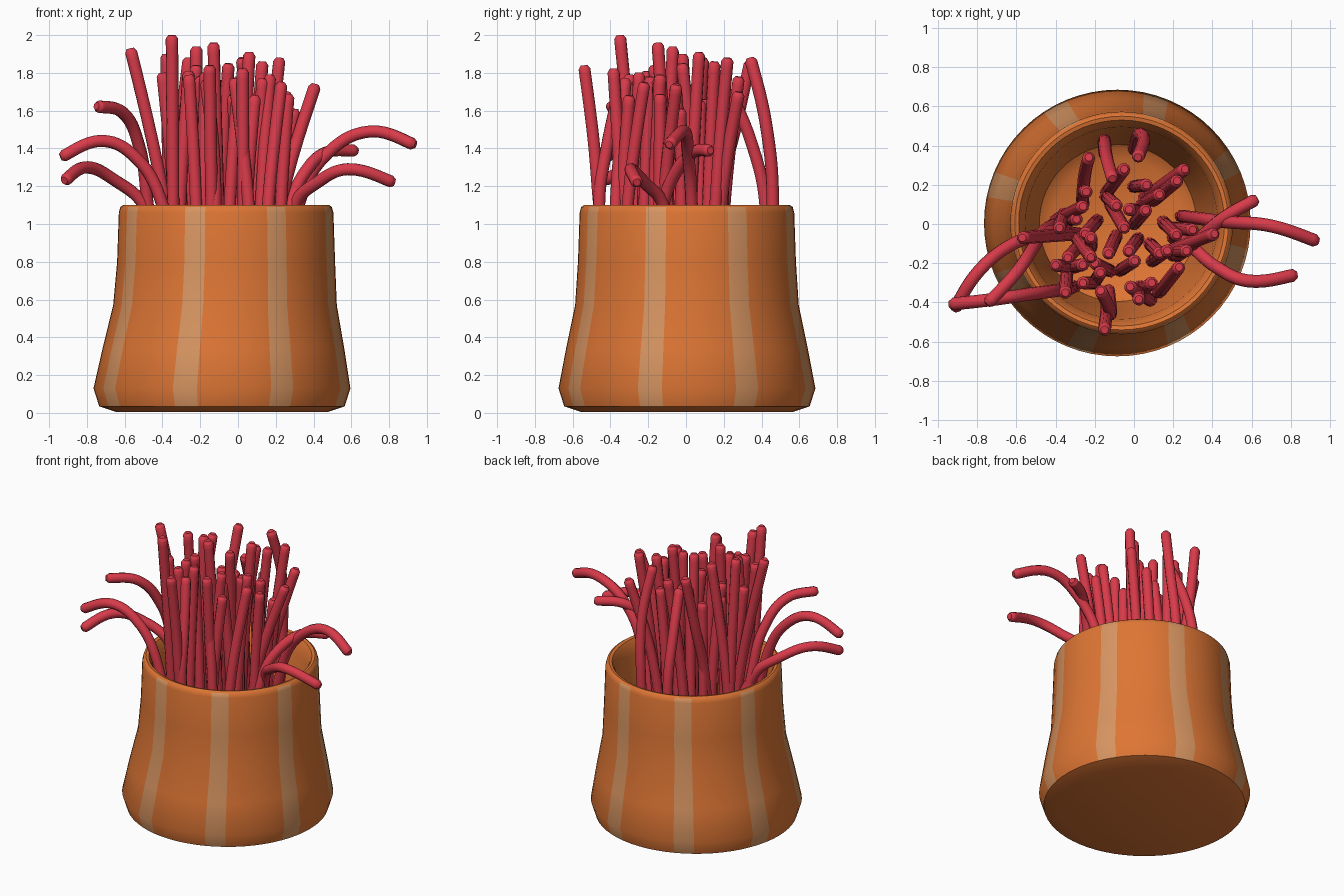
import bpy, bmesh, math, random

random.seed(4)
CX, CY = -0.085, 0.005      # pot axis
SEG = 64


def mat(name, rgb):
    m = bpy.data.materials.new(name)
    m.diffuse_color = (*rgb, 1)
    return m


orange = mat("orange_glaze", (0.73, 0.18, 0.035))
tan = mat("tan_stripe", (0.68, 0.30, 0.12))
red = mat("red_strand", (0.69, 0.043, 0.068))

# Pot: lathed outer wall, rim, tapered inner wall and floor (top leans slightly to +x)
profile = [(0.56, 0.005), (0.65, 0.035), (0.68, 0.13), (0.64, 0.34), (0.592, 0.57),
           (0.577, 0.8), (0.568, 1.06), (0.56, 1.09), (0.545, 1.10), (0.525, 1.095),
           (0.51, 1.07), (0.49, 1.0), (0.44, 0.5), (0.40, 0.2), (0.33, 0.15)]
bm = bmesh.new()
rings = []
for r, z in profile:
    cx = CX + 0.022 * min(1, max(0, z - 0.13) / 0.6)
    rings.append([bm.verts.new((cx + r * math.cos(2 * math.pi * i / SEG),
                                CY + r * math.sin(2 * math.pi * i / SEG), z))
                  for i in range(SEG)])
for k in range(len(rings) - 1):
    for i in range(SEG):
        j = (i + 1) % SEG
        f = bm.faces.new((rings[k][i], rings[k][j], rings[k + 1][j], rings[k + 1][i]))
        # eight light stripes run down the outer wall
        f.material_index = 1 if 0 < k < 7 and i % 8 in (4, 5) else 0
bm.faces.new(rings[0][::-1])
bm.faces.new(rings[-1])
me = bpy.data.meshes.new("pot")
bm.to_mesh(me)
bm.free()
me.materials.append(orange)
me.materials.append(tan)
pot = bpy.data.objects.new("pot", me)
bpy.context.collection.objects.link(pot)
bpy.context.view_layer.objects.active = pot
pot.select_set(True)
bpy.ops.object.shade_smooth_by_angle(angle=math.radians(45))

# Strands: round tubes through a few points, all in one curve object
cu = bpy.data.curves.new("strands", 'CURVE')
cu.dimensions = '3D'
cu.bevel_depth = 0.033
cu.bevel_resolution = 3
cu.resolution_u = 7
cu.use_fill_caps = True
cu.materials.append(red)


def strand(pts):
    # extra point just before the tip gives a rounded end
    a, b = pts[-2], pts[-1]
    d = math.dist(a, b)
    near = tuple(q - (q - p) * 0.02 / d for p, q in zip(a, b))
    pts = pts[:-1] + [near, b]
    sp = cu.splines.new('BEZIER')
    sp.bezier_points.add(len(pts) - 1)
    for bp, p in zip(sp.bezier_points, pts):
        bp.co = p
        bp.handle_left_type = bp.handle_right_type = 'AUTO'
    sp.bezier_points[-1].radius = 0.6


def upright(bx, by, tx, ty, tz):
    mid = 0.4
    strand([(bx, by, 0.14),
            (bx + (tx - bx) * mid, by + (ty - by) * mid, 1.15),
            (tx, ty, tz)])


# Drooping strands on the left and right, then bowed ones at the back and front
for path in [
    [(-0.30, -0.32, 0.14), (-0.40, -0.34, 1.10), (-0.55, -0.36, 1.36), (-0.72, -0.385, 1.44), (-0.94, -0.41, 1.355)],
    [(-0.28, -0.05, 0.14), (-0.50, -0.06, 1.10), (-0.65, -0.12, 1.23), (-0.80, -0.25, 1.30), (-0.92, -0.44, 1.23)],
    [(-0.36, 0.02, 0.14), (-0.48, -0.06, 1.12), (-0.52, -0.13, 1.40), (-0.61, -0.26, 1.59), (-0.75, -0.41, 1.625)],
    [(0.24, 0.04, 0.14), (0.32, 0.03, 1.10), (0.48, 0.01, 1.38), (0.70, -0.01, 1.49), (0.94, -0.09, 1.42)],
    [(0.20, -0.16, 0.14), (0.28, -0.12, 1.10), (0.36, -0.05, 1.28), (0.47, 0.04, 1.38), (0.63, 0.13, 1.39)],
    [(0.20, -0.07, 0.14), (0.30, -0.12, 1.10), (0.42, -0.22, 1.22), (0.58, -0.29, 1.29), (0.83, -0.26, 1.22)],
    [(0.00, 0.38, 0.14), (0.03, 0.46, 1.10), (0.05, 0.42, 1.55), (0.02, 0.34, 1.88)],
    [(-0.15, 0.36, 0.14), (-0.15, 0.42, 1.10), (-0.14, 0.34, 1.45), (-0.11, 0.23, 1.71)],
    [(-0.26, 0.10, 0.14), (-0.26, 0.16, 1.10), (-0.25, 0.26, 1.50), (-0.23, 0.34, 1.86)],
    [(-0.14, -0.36, 0.14), (-0.14, -0.46, 1.10), (-0.145, -0.49, 1.45), (-0.15, -0.54, 1.84)],
    [(-0.13, -0.34, 0.14), (-0.12, -0.46, 1.10), (-0.13, -0.42, 1.40), (-0.17, -0.34, 1.76)],
]:
    strand(path)

# Upright strands: base x, y and tip x, y, z
for s in [
    (-0.34, -0.22, -0.35, -0.35, 2.0), (-0.28, -0.05, -0.57, -0.07, 1.93),
    (-0.09, -0.06, -0.13, -0.15, 1.96), (0.10, 0.12, 0.22, 0.22, 1.88),
    (0.12, -0.16, 0.41, -0.05, 1.74), (-0.30, -0.22, -0.40, -0.21, 1.80),
    (-0.22, -0.12, -0.22, -0.07, 1.94), (0.00, 0.00, 0.06, 0.07, 1.91),
    (0.10, -0.40, -0.02, -0.32, 1.77), (0.12, -0.36, 0.23, -0.22, 1.75),
    (-0.14, 0.16, -0.05, 0.28, 1.78), (0.08, -0.10, 0.13, -0.15, 1.77),
    (0.20, -0.02, 0.30, -0.03, 1.61), (-0.36, 0.05, -0.38, -0.02, 1.90),
    (-0.40, 0.02, -0.26, 0.09, 1.88), (-0.12, -0.24, -0.20, -0.20, 1.78),
    (0.04, 0.10, 0.13, 0.15, 1.86), (-0.12, 0.10, -0.05, -0.02, 1.85),
    (-0.20, -0.30, -0.26, -0.30, 1.79), (0.02, -0.36, 0.09, -0.30, 1.68),
    (0.05, 0.13, 0.26, 0.28, 1.70), (-0.30, -0.06, -0.22, -0.17, 1.84),
]:
    upright(*s)

# Fill-in strands in the middle of the bunch
for i in range(15):
    a = i * 2.4
    r = 0.06 + 0.25 * math.sqrt((i + 0.5) / 15)
    bx, by = CX + r * math.cos(a), CY - 0.08 + r * math.sin(a)
    upright(bx, by, bx + random.uniform(-0.09, 0.09), by + random.uniform(-0.08, 0.08),
            random.uniform(1.58, 1.84))

bpy.context.collection.objects.link(bpy.data.objects.new("strands", cu))
